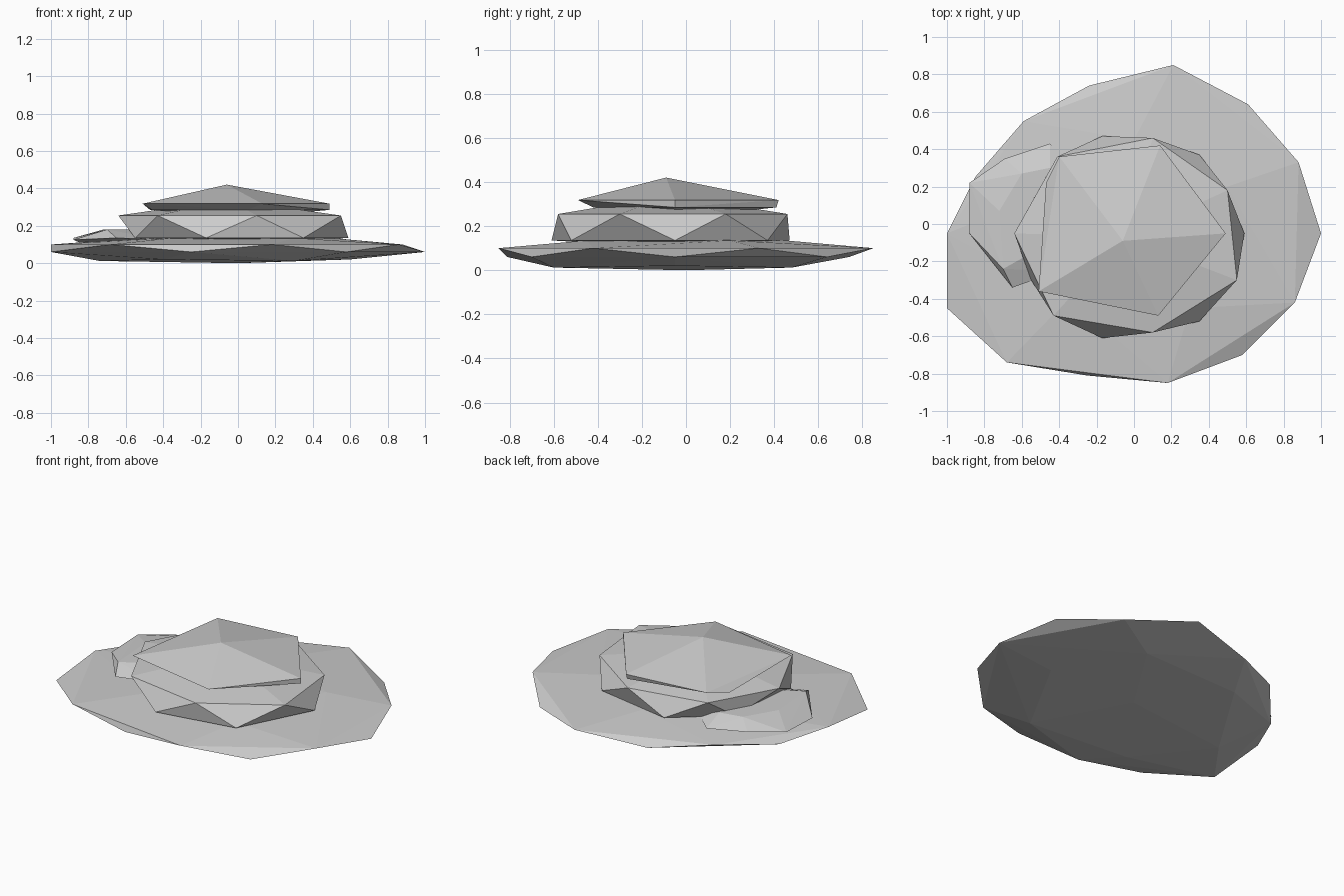
import bpy, bmesh

if "Cube" in bpy.data.objects:
    bpy.data.objects.remove(bpy.data.objects["Cube"])

def slab(name, points):
    """Flat-faced rock: the convex skin around a few corner points."""
    bm = bmesh.new()
    for p in points:
        bm.verts.new(p)
    res = bmesh.ops.convex_hull(bm, input=bm.verts[:])
    loose = {g for g in res["geom_interior"] + res["geom_unused"]
             if isinstance(g, bmesh.types.BMVert)}
    bmesh.ops.delete(bm, geom=list(loose), context='VERTS')
    bmesh.ops.recalc_face_normals(bm, faces=bm.faces[:])
    me = bpy.data.meshes.new(name)
    bm.to_mesh(me)
    bm.free()
    ob = bpy.data.objects.new(name, me)
    bpy.context.collection.objects.link(ob)
    return ob

def ring(xy, *heights):
    """Corner points whose heights repeat in turn around the outline."""
    return [(x, y, heights[i % len(heights)]) for i, (x, y) in enumerate(xy)]

# Wide base slab, rim corners alternating high and low
rim = [(.21, .85), (.61, .64), (.88, .33), (1, -.05), (.86, -.42), (.58, -.70),
       (.18, -.85), (-.25, -.81), (-.68, -.74), (-1, -.45), (-1, -.05),
       (-.85, .25), (-.59, .55), (-.24, .74)]
under = [(.6, -.05), (.3, .48), (-.4, .45), (-.74, -.1), (-.4, -.55), (.3, -.6)]
crown = [(.5, .2), (0, .45), (-.5, .15), (-.35, -.4), (.3, -.45)]
slab("base_slab", ring(rim, .10, .06) + ring(under, .02, .012)
     + ring(crown, .135) + [(0, 0, 0), (0, 0, .15)])

# Middle slab, upper and lower corners offset from each other
upper = [(-.64, -.05), (-.43, -.49), (.10, -.58), (.55, -.30), (.50, .18),
         (.10, .46), (-.41, .36)]
lower = [(-.55, -.30), (-.17, -.61), (.35, -.52), (.59, -.05), (.35, .37),
         (-.17, .47), (-.50, .20)]
slab("middle_slab", ring(upper, .255) + ring(lower, .135)
     + [(0, 0, .10), (-.05, -.07, .34)])

# Cap slab with a low peak
cap = [(-.51, -.36), (.13, -.49), (.49, -.05), (.14, .42), (-.40, .36)]
cap_low = [(-.47, .22), (-.46, -.30), (.05, -.42), (.49, -.05), (.14, .41)]
slab("cap_slab", ring(cap, .318) + ring(cap_low, .285)
     + [(-.06, -.09, .42), (0, 0, .24)])

# Small side slab at the left
side_rim = [(-.88, .22), (-.88, -.05), (-.65, -.34), (-.40, -.25), (-.30, .30),
            (-.45, .43), (-.69, .35)]
side_top = [(-.72, .07), (-.70, -.24), (-.45, -.10), (-.45, .30), (-.60, .27)]
slab("side_slab", ring(side_rim, .135, .125) + ring(side_top, .18)
     + [(-.8, .1, .09), (-.5, 0, .09)])
